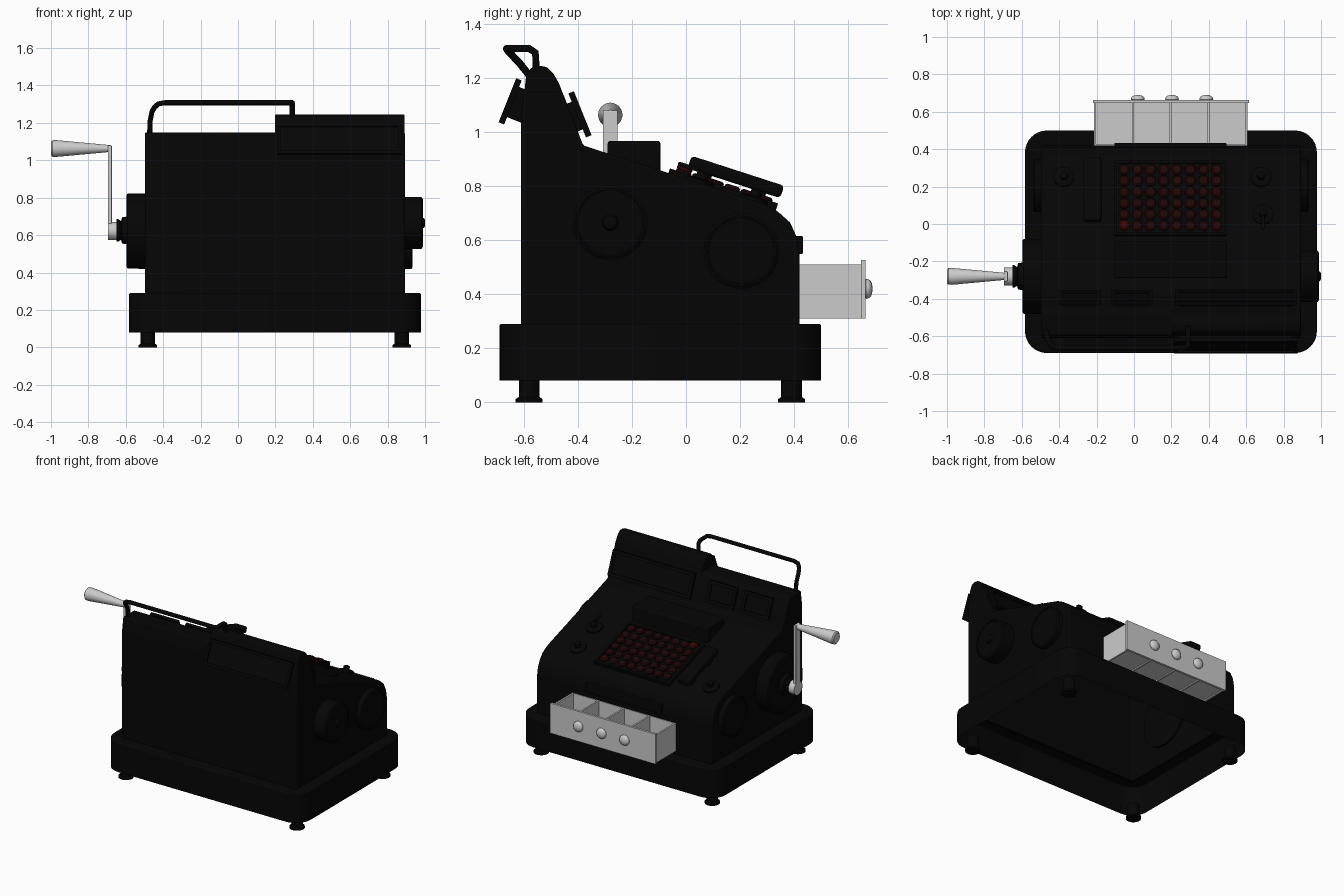
import bpy, bmesh, math
from mathutils import Vector, Matrix

if "Cube" in bpy.data.objects:
    bpy.data.objects.remove(bpy.data.objects["Cube"])

def material(name, col):
    m = bpy.data.materials.new(name)
    m.diffuse_color = (*col, 1)
    m.use_nodes = True
    m.node_tree.nodes["Principled BSDF"].inputs["Base Color"].default_value = m.diffuse_color
    return m

BLACK = material("black_enamel", (0.0016, 0.0016, 0.0016))
DARK_RED = material("key_red", (0.014, 0.0016, 0.0016))
RED = material("bright_key_red", (0.04, 0.002, 0.002))

def finish(name, bm, mat=None, bevel=0, matrix=None):
    bmesh.ops.recalc_face_normals(bm, faces=bm.faces)
    me = bpy.data.meshes.new(name)
    bm.to_mesh(me)
    bm.free()
    ob = bpy.data.objects.new(name, me)
    bpy.context.collection.objects.link(ob)
    if mat:
        me.materials.append(mat)
    if matrix:
        ob.matrix_world = matrix
    if bevel:
        b = ob.modifiers.new("bevel", "BEVEL")
        b.width, b.segments, b.limit_method = bevel, 3, "ANGLE"
    bpy.ops.object.select_all(action="DESELECT")
    ob.select_set(True)
    bpy.context.view_layer.objects.active = ob
    bpy.ops.object.shade_smooth_by_angle(angle=math.radians(35))
    return ob

def box(name, size, loc, mat=None, tilt=0, bevel=0):
    bm = bmesh.new()
    bmesh.ops.create_cube(bm, size=1)
    bmesh.ops.scale(bm, vec=size, verts=bm.verts)
    return finish(name, bm, mat, bevel, Matrix.Translation(loc) @ Matrix.Rotation(tilt, 4, "X"))

def panel(name, size, loc, tilt, mat=BLACK, border=0.025, depth=0.01):
    """Plate with a recessed window on its local +z side."""
    bm = bmesh.new()
    bmesh.ops.create_cube(bm, size=1)
    bmesh.ops.scale(bm, vec=size, verts=bm.verts)
    top = max(bm.faces, key=lambda f: f.calc_center_median().z)
    bmesh.ops.inset_individual(bm, faces=[top], thickness=border)
    r = bmesh.ops.extrude_discrete_faces(bm, faces=[top])
    bmesh.ops.translate(bm, vec=(0, 0, -depth), verts=r["faces"][0].verts[:])
    return finish(name, bm, mat, 0, Matrix.Translation(loc) @ Matrix.Rotation(tilt, 4, "X"))

def lathe(name, prof, loc, axis=(0, 0, 1), mat=None, n=32):
    """Revolve (radius, height) points around an axis, with capped ends."""
    bm = bmesh.new()
    rings = [[bm.verts.new((r * math.cos(2 * math.pi * i / n), r * math.sin(2 * math.pi * i / n), h))
              for i in range(n)] for r, h in prof]
    for a, b in zip(rings, rings[1:]):
        for i in range(n):
            bm.faces.new((a[i], a[(i + 1) % n], b[(i + 1) % n], b[i]))
    bm.faces.new(rings[0])
    bm.faces.new(rings[-1])
    rot = Vector(axis).to_track_quat("Z", "Y").to_matrix().to_4x4()
    return finish(name, bm, mat, 0, Matrix.Translation(loc) @ rot)

def extrude_x(name, prof, x0, x1, mat, bevel=0, open_below=False):
    bm = bmesh.new()
    f = bm.faces.new([bm.verts.new((x0, y, z)) for y, z in prof])
    r = bmesh.ops.extrude_face_region(bm, geom=[f])
    bmesh.ops.translate(bm, vec=(x1 - x0, 0, 0), verts=[v for v in r["geom"] if isinstance(v, bmesh.types.BMVert)])
    bmesh.ops.recalc_face_normals(bm, faces=bm.faces)
    if open_below:
        low = min(bm.faces, key=lambda f: f.calc_center_median().z)
        bmesh.ops.delete(bm, geom=[low], context="FACES")
    return finish(name, bm, mat, bevel)

def skirt(name, x0, x1, y0, y1, z0, z1, rad, ledge, mat):
    """Rounded wall with a ledge on top, open below and in the middle."""
    bm = bmesh.new()
    pts = []
    for k, (cx, cy) in enumerate([(x1 - rad, y1 - rad), (x0 + rad, y1 - rad), (x0 + rad, y0 + rad), (x1 - rad, y0 + rad)]):
        for i in range(9):
            a = math.pi / 2 * (k + i / 8)
            pts.append(bm.verts.new((cx + rad * math.cos(a), cy + rad * math.sin(a), z0)))
    f = bm.faces.new(pts)
    r = bmesh.ops.extrude_face_region(bm, geom=[f])
    bmesh.ops.translate(bm, vec=(0, 0, z1 - z0), verts=[v for v in r["geom"] if isinstance(v, bmesh.types.BMVert)])
    bmesh.ops.recalc_face_normals(bm, faces=bm.faces)
    low, top = sorted((f for f in bm.faces if len(f.verts) > 4), key=lambda f: f.calc_center_median().z)
    bmesh.ops.inset_individual(bm, faces=[top], thickness=ledge)
    bmesh.ops.delete(bm, geom=[low, top], context="FACES")
    return finish(name, bm, mat, 0.008)

SLOPE = -math.atan(0.324)
N = Vector((0, -math.sin(SLOPE), math.cos(SLOPE)))
def on_slope(x, y, h=0):
    return Vector((x, y, 0.95 - 0.324 * (y + 0.38))) + N * h

# base and feet
skirt("base", -0.583, 0.978, -0.69, 0.5, 0.08, 0.29, 0.118, 0.092, BLACK)
for x in (-0.482, 0.875):
    for y in (-0.58, 0.39):
        lathe("foot", [(0.05, 0), (0.05, 0.012), (0.038, 0.02), (0.038, 0.1)], (x, y, 0), mat=BLACK, n=24)

# main casing shell and taller indicator housing
front = [(0.42, 0.285), (0.42, 0.55), (0.41, 0.61), (0.385, 0.665), (0.34, 0.705), (0.29, 0.733), (-0.38, 0.95)]
extrude_x("casing", [(-0.61, 0.285)] + front + [(-0.45, 1.13), (-0.47, 1.15), (-0.595, 1.15), (-0.61, 1.05)],
          -0.497, 0.892, BLACK, 0.008, True)
extrude_x("indicator_housing", [(-0.608, 0.93), (-0.372, 0.93), (-0.38, 0.95), (-0.47, 1.18), (-0.49, 1.215),
          (-0.515, 1.24), (-0.545, 1.245), (-0.575, 1.235), (-0.592, 1.2), (-0.608, 1.05)], 0.197, 0.89, BLACK, 0.006)

# tilted indicator windows on both sides
for name, x0, x1 in (("large_window", 0.22, 0.87), ("small_window_a", -0.12, 0.1), ("small_window_b", -0.4, -0.18)):
    h = 0.175 if x0 > 0.2 else 0.15
    panel(name, (x1 - x0, h, 0.022), ((x0 + x1) / 2, -0.392, 1.065), -1.19, BLACK, 0.032)
    box(name + "_neck", (x1 - x0 - 0.05, 0.11, 0.06), ((x0 + x1) / 2, -0.42, 1.053), BLACK, -1.19)
panel("customer_window", (0.66, 0.175, 0.022), (0.543, -0.65, 1.113), 1.19)
box("customer_window_neck", (0.6, 0.12, 0.08), (0.543, -0.613, 1.10), BLACK, 1.19)

# top rail
cu = bpy.data.curves.new("top_rail", "CURVE")
cu.dimensions, cu.bevel_depth, cu.bevel_resolution = "3D", 0.014, 3
path = [(-0.473, -0.565, 1.12), (-0.47, -0.58, 1.21), (-0.46, -0.62, 1.26), (-0.445, -0.645, 1.285), (-0.425, -0.66, 1.302),
        (-0.39, -0.663, 1.308), (0.27, -0.663, 1.308), (0.29, -0.65, 1.308), (0.29, -0.58, 1.308), (0.29, -0.557, 1.293),
        (0.29, -0.553, 1.22)]
sp = cu.splines.new("POLY")
sp.points.add(len(path) - 1)
for p, c in zip(sp.points, path):
    p.co = (*c, 1)
cu.use_fill_caps = True
cu.materials.append(BLACK)
bpy.context.collection.objects.link(bpy.data.objects.new("top_rail", cu))

# printer cover block
box("printer_cover", (0.6, 0.195, 0.16), (0.195, -0.192, 0.887), BLACK, 0, 0.01)

# keyboard plate with keys
panel("keyboard_plate", (0.6, 0.42, 0.04), on_slope(0.195, 0.135, -0.002), SLOPE, BLACK, 0.02, 0.012)
for row in range(6):
    for col in range(8):
        special = row == 5 and col == 0
        lathe("key", [(0.02, 0), (0.03, 0.012), (0.03, 0.018), (0.022, 0.024)],
              on_slope(-0.053 + 0.0708 * col, 0.285 - 0.06 * row, 0.018 if special else 0.006), N,
              RED if special else DARK_RED, 14)

# long motor bar on its stems
box("motor_bar", (0.095, 0.36, 0.048), on_slope(-0.222, 0.165, 0.063), BLACK, SLOPE, 0.014)
for y in (0.06, 0.26):
    box("motor_bar_stem", (0.04, 0.05, 0.07), on_slope(-0.222, y, 0.02), BLACK, SLOPE)

# locks and switch
for x, y in ((-0.375, 0.25), (0.68, 0.25), (0.69, 0.05)):
    lathe("lock", [(0.055, -0.01), (0.055, 0.01), (0.045, 0.015), (0.022, 0.017), (0.02, 0.04), (0.012, 0.045)],
          on_slope(x, y), N, BLACK)
box("switch_lever", (0.018, 0.08, 0.015), on_slope(0.69, -0.005, 0.045), BLACK, SLOPE, 0.004)

# lip above the drawer
box("drawer_lip", (0.6, 0.04, 0.065), (0.195, 0.413, 0.582), BLACK, 0, 0.005)

# side discs
def disc(r, t):
    return [(r, -0.01), (r, t - 0.01), (r - 0.01, t - 0.003), (r * 0.88, t - 0.003), (r * 0.87, t - 0.006), (0.03, t - 0.006)]
lathe("rear_right_disc", disc(0.138, 0.1) + [(0.025, 0.104), (0.015, 0.109)], (0.891, -0.28, 0.665), (1, 0, 0), BLACK, 48)
for s, x in ((1, 0.892), (-1, -0.497)):
    lathe("front_side_disc", disc(0.14, 0.045), (x, 0.205, 0.56), (s, 0, 0), BLACK, 48)
lathe("crank_disc", disc(0.2, 0.105), (-0.495, -0.28, 0.622), (-1, 0, 0), BLACK, 48)
lathe("crank_boss", [(0.075, 0), (0.07, 0.03), (0.05, 0.035), (0.06, 0.05), (0.06, 0.06)], (-0.59, -0.28, 0.625), (-1, 0, 0), BLACK)

# crank
lathe("crank_hub", [(0.048, 0), (0.048, 0.05)], (-0.645, -0.28, 0.622), (-1, 0, 0))
box("crank_arm", (0.02, 0.055, 0.48), (-0.685, -0.28, 0.84), None, 0, 0.004)
lathe("crank_handle", [(0.018, 0), (0.02, 0.02), (0.045, 0.29), (0.044, 0.31), (0.035, 0.317)], (-0.683, -0.28, 1.063), (-1, 0, 0))

# cash drawer
box("drawer_floor", (0.81, 0.24, 0.008), (0.195, 0.53, 0.322))
for i in range(5):
    box("drawer_divider", (0.012, 0.24, 0.2), (-0.208 + 0.2025 * i, 0.53, 0.41))
box("drawer_back", (0.81, 0.01, 0.2), (0.197, 0.42, 0.41))
box("drawer_front", (0.835, 0.016, 0.215), (0.197, 0.655, 0.418))
for x in (0.02, 0.203, 0.387):
    lathe("drawer_knob", [(0.033, 0), (0.037, 0.006), (0.036, 0.014), (0.03, 0.022), (0.02, 0.027), (0.005, 0.03)],
          (x, 0.66, 0.42), (0, 1, 0), None, 24)
